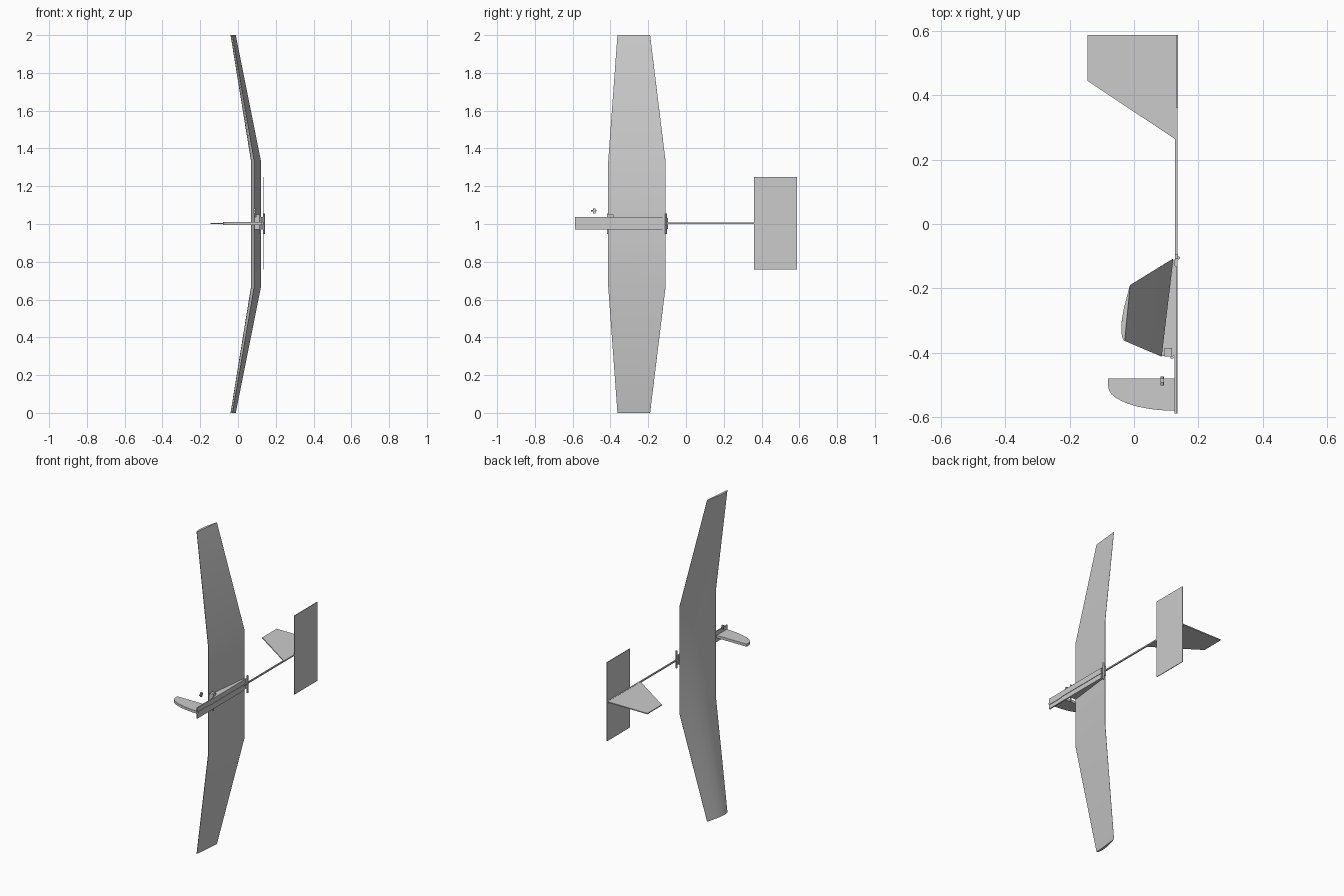
import bpy, bmesh, math
from mathutils import Vector

if "Cube" in bpy.data.objects:
    bpy.data.objects.remove(bpy.data.objects["Cube"], do_unlink=True)

GREY = (0.6, 0.6, 0.6, 1)
mat = bpy.data.materials.new("light grey")
mat.use_nodes = True
mat.diffuse_color = GREY
mat.node_tree.nodes["Principled BSDF"].inputs["Base Color"].default_value = GREY
MID = 1.003   # height of the fuselage centre line


def finish(name, bm, smooth=False):
    bmesh.ops.recalc_face_normals(bm, faces=bm.faces)
    mesh = bpy.data.meshes.new(name)
    bm.to_mesh(mesh)
    bm.free()
    mesh.materials.append(mat)
    obj = bpy.data.objects.new(name, mesh)
    bpy.context.collection.objects.link(obj)
    if smooth:
        bpy.ops.object.select_all(action='DESELECT')
        obj.select_set(True)
        bpy.context.view_layer.objects.active = obj
        bpy.ops.object.shade_smooth_by_angle(angle=math.radians(30))
    return obj


def loft(name, sections, smooth=False):
    """Skin a row of closed cross-sections and cap both ends."""
    bm = bmesh.new()
    rings = [[bm.verts.new(p) for p in s] for s in sections]
    for a, b in zip(rings, rings[1:]):
        for i in range(len(a)):
            j = (i + 1) % len(a)
            bm.faces.new((a[i], a[j], b[j], b[i]))
    bm.faces.new(rings[0])
    bm.faces.new(rings[-1])
    return finish(name, bm, smooth)


def plate(name, outline, z0, z1):
    """Extrude an x, y outline between two heights."""
    return loft(name, [[(x, y, z) for x, y in outline] for z in (z0, z1)])


def box(name, x0, x1, y0, y1, z0, z1):
    return plate(name, [(x0, y0), (x1, y0), (x1, y1), (x0, y1)], z0, z1)


def rod(name, start, end, radius, sides=12):
    start, end = Vector(start), Vector(end)
    q = (end - start).to_track_quat('Z', 'Y')
    ring = [q @ Vector((radius * math.cos(t), radius * math.sin(t), 0))
            for t in (2 * math.pi * i / sides for i in range(sides))]
    return loft(name, [[c + p for p in ring] for c in (start, end)], True)


# Wing: flat-bottomed aerofoil, straight centre, raised tapered tips
AEROFOIL = [(0, 0), (.01, .02), (.05, .045), (.12, .067), (.25, .085), (.4, .087),
            (.6, .068), (.8, .037), (1, .004), (1, 0)]


def wing_section(lead, trail, z):
    lead, trail = Vector(lead), Vector(trail)
    chord = trail - lead
    up = Vector((-chord.y, chord.x))
    pts = [lead + chord * f + up * t for f, t in AEROFOIL]
    return [(p.x, p.y, z) for p in pts]


root = (.086, -.412), (.122, -.108)
tip = (-.029, -.363), (-.012, -.19)
loft("wing", [wing_section(*tip, 0), wing_section(*root, .67),
              wing_section(*root, 1.33), wing_section(*tip, 2)], True)

# Fuselage: slim boom, flat pod plate and wedge carrying the wing
box("tail_boom", .127, .135, -.588, .585, MID - .004, MID + .004)
box("pod_plate", .125, .132, -.588, -.13, MID - .033, MID + .033)
plate("wing_mount", [(.086, -.41), (.122, -.11), (.128, -.11), (.128, -.41)],
      MID - .033, MID + .033)

# Nose fin with a curved front edge
curve = [(.13 - .21 * math.sin(t), -.505 - .075 * math.cos(t))
         for t in (math.pi / 2 * i / 10 for i in range(11))]
plate("nose_fin", curve + [(-.08, -.48), (.135, -.48), (.135, -.58)],
      MID - .008, MID + .008)

# Tail surfaces
plate("tail_fin", [(.133, .26), (.133, .587), (-.145, .587), (-.145, .445)],
      MID - .003, MID + .003)
box("tailplane", .132, .136, .36, .587, .758, 1.248)

# Dowels, wing latch and small loose peg
rod("rear_dowel", (.138, -.105, .948), (.138, -.105, 1.055), .005)
rod("front_dowel", (.118, -.414, .948), (.118, -.414, 1.055), .005)
box("rear_block", .127, .136, -.107, -.095, MID - .03, MID + .03)
box("wing_latch", .094, .118, -.412, -.385, MID + .03, 1.05)
rod("peg", (.088, -.502, 1.07), (.088, -.474, 1.07), .005)
box("peg_head", .083, .093, -.492, -.48, 1.056, 1.082)
